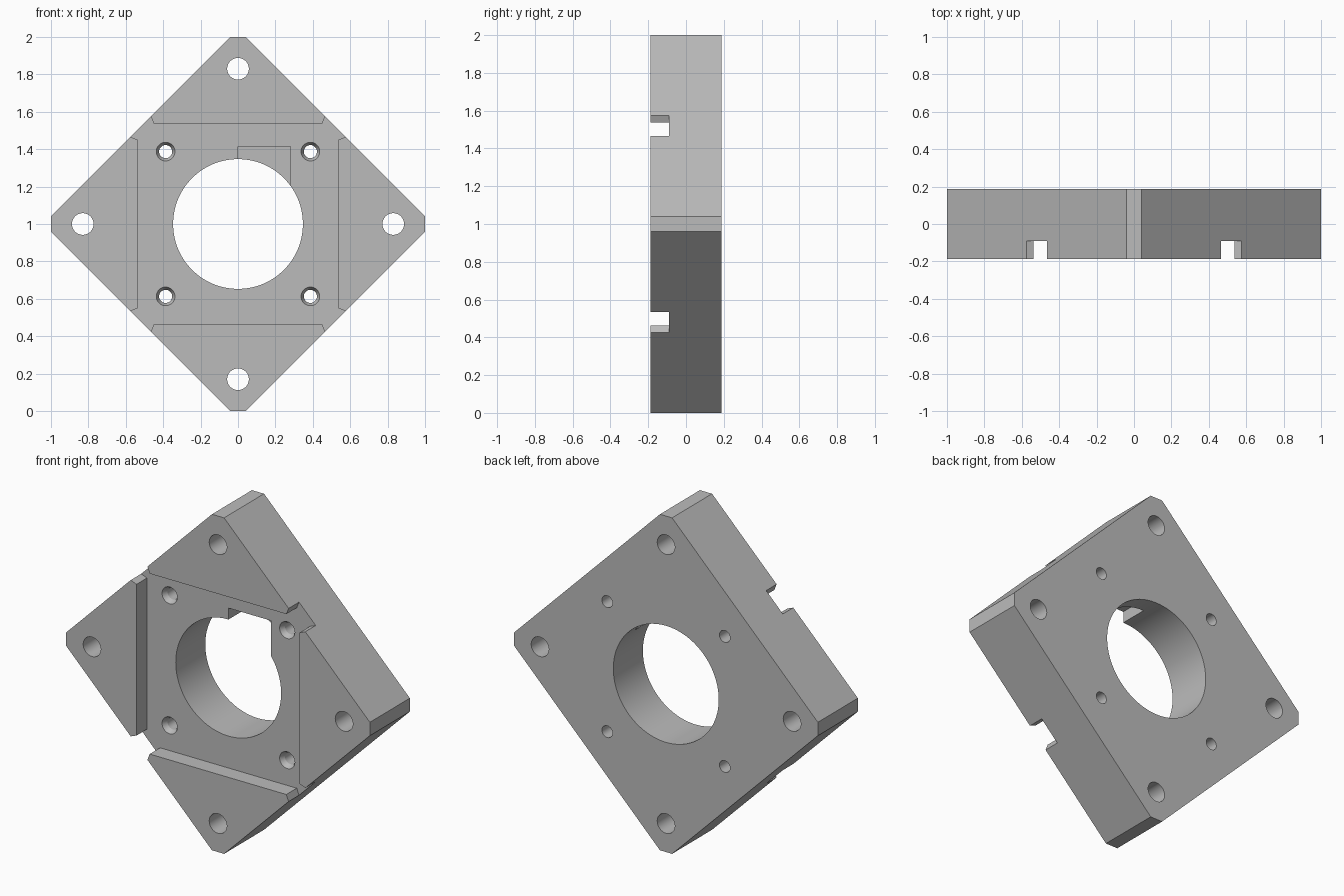
import bpy, bmesh, math
from mathutils import Vector

cube = bpy.data.objects.get("Cube")
if cube:
    bpy.data.objects.remove(cube, do_unlink=True)

HALF = 0.188       # half thickness
FLOOR = -0.09      # floor of the front channel
BACK = 0.3         # beyond the back face
FRONT = -0.3       # beyond the front face

grey = bpy.data.materials.new("machined grey")
grey.use_nodes = True
colour = (0.5, 0.5, 0.5, 1)
grey.diffuse_color = colour
grey.node_tree.nodes["Principled BSDF"].inputs["Base Color"].default_value = colour


def loft(name, sections):
    """Solid through (y, outline) sections, outlines being (x, z) about the centre."""
    bm = bmesh.new()
    rings = [[bm.verts.new((x, y, z + 1)) for x, z in pts] for y, pts in sections]
    for a, b in zip(rings, rings[1:]):
        for i in range(len(a)):
            j = (i + 1) % len(a)
            bm.faces.new((a[i], a[j], b[j], b[i]))
    bm.faces.new(rings[0])
    bm.faces.new(rings[-1])
    bmesh.ops.recalc_face_normals(bm, faces=bm.faces)
    mesh = bpy.data.meshes.new(name)
    bm.to_mesh(mesh)
    bm.free()
    mesh.materials.append(grey)
    obj = bpy.data.objects.new(name, mesh)
    bpy.context.collection.objects.link(obj)
    return obj


def circle(cx, cz, r, n=48):
    return [(cx + r * math.cos(math.tau * i / n), cz + r * math.sin(math.tau * i / n))
            for i in range(n)]


def four_turns(pts):
    """Repeat an outline piece at each quarter turn."""
    out = []
    for k in range(4):
        c, s = ((1, 0), (0, 1), (-1, 0), (0, -1))[k]
        out += [(c * x - s * z, s * x + c * z) for x, z in pts]
    return out


# Diamond plate with clipped corners
plate = loft("mounting_plate", [(y, four_turns([(1, -0.04), (1, 0.04)])) for y in (-HALF, HALF)])

# Square front channel, flaring where it leaves through the sides
flare = [(0.537, 0.45), (0.575, 0.465), (0.7, 0.515), (0.7, 0.7),
         (0.515, 0.7), (0.465, 0.575), (0.45, 0.537)]
cutters = [loft("channel_cutter", [(y, four_turns(flare)) for y in (FRONT, FLOOR)])]

# Central bore and the stepped notch on its rim
cutters.append(loft("bore_cutter", [(y, circle(0, 0, 0.347, 128)) for y in (FRONT, BACK)]))
notch = [(0, 0), (0.28, 0), (0.28, 0.415), (0, 0.415)]
cutters.append(loft("notch_cutter", [(y, notch) for y in (FRONT, 0.08)]))

# Corner bolt holes and countersunk screw holes
for cx, cz in four_turns([(0.83, 0)]):
    cutters.append(loft("bolt_hole_cutter", [(y, circle(cx, cz, 0.058)) for y in (FRONT, BACK)]))
for cx, cz in four_turns([(0.387, 0.387)]):
    cutters.append(loft("screw_hole_cutter", [
        (FRONT, circle(cx, cz, 0.05)), (FLOOR, circle(cx, cz, 0.05)),
        (FLOOR + 0.03, circle(cx, cz, 0.035)), (BACK, circle(cx, cz, 0.035))]))

bpy.ops.object.select_all(action='DESELECT')
plate.select_set(True)
bpy.context.view_layer.objects.active = plate
for cutter in cutters:
    cutter.hide_render = True
    mod = plate.modifiers.new("cut", 'BOOLEAN')
    mod.operation = 'DIFFERENCE'
    mod.solver = 'EXACT'
    mod.object = cutter
    bpy.ops.object.modifier_apply(modifier=mod.name)
    bpy.data.objects.remove(cutter, do_unlink=True)

bpy.ops.object.shade_smooth_by_angle(angle=math.radians(25))
